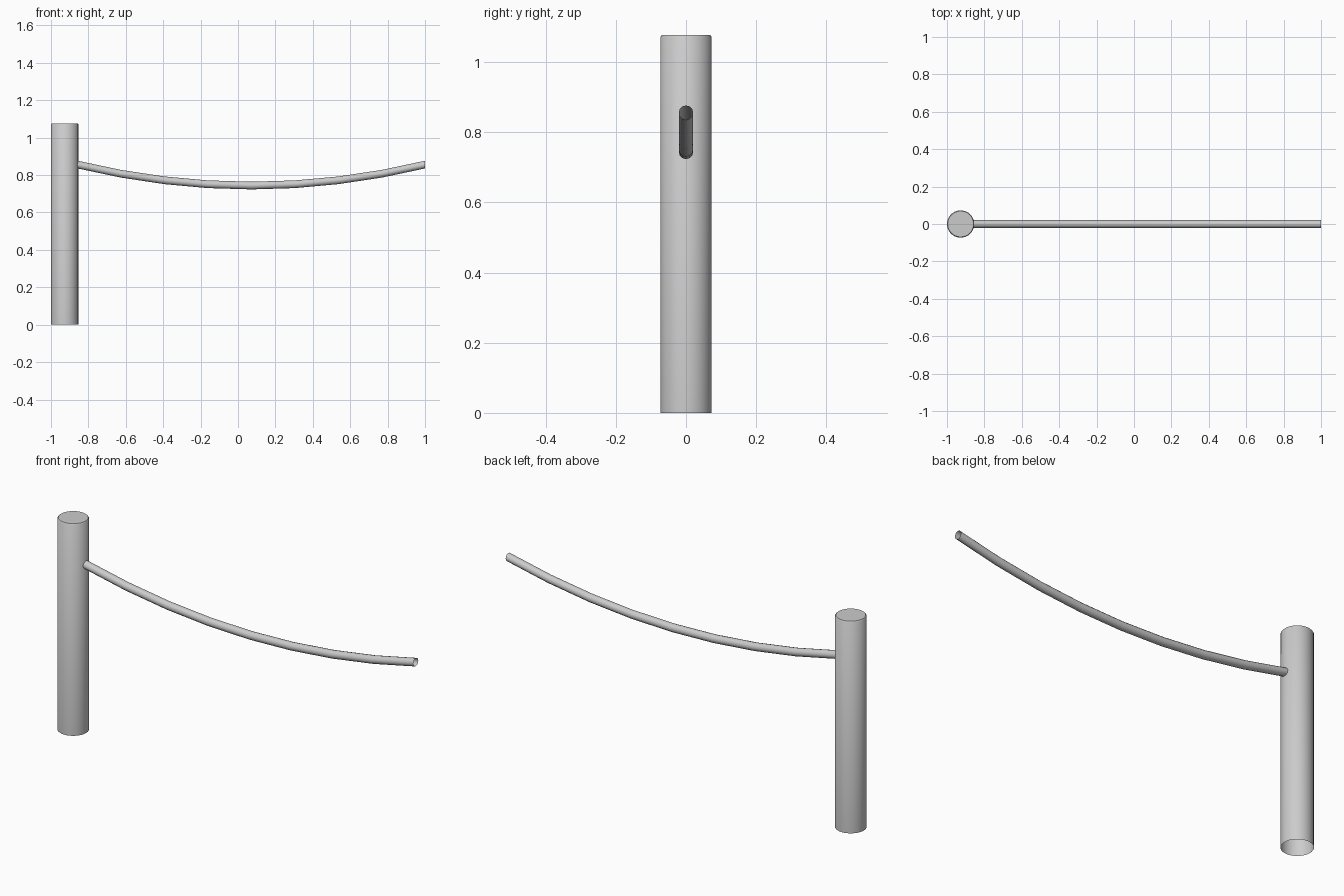
import bpy, bmesh, math

if "Cube" in bpy.data.objects:
    bpy.data.objects.remove(bpy.data.objects["Cube"])


def loft(name, rings, cap_end=False):
    """Skin a list of vertex rings into a smooth-shaded object."""
    bm = bmesh.new()
    loops = [[bm.verts.new(p) for p in ring] for ring in rings]
    n = len(loops[0])
    for a, b in zip(loops, loops[1:]):
        for i in range(n):
            j = (i + 1) % n
            bm.faces.new((a[i], a[j], b[j], b[i]))
    if cap_end:
        bm.faces.new(loops[-1])
    bmesh.ops.recalc_face_normals(bm, faces=bm.faces)
    mesh = bpy.data.meshes.new(name)
    bm.to_mesh(mesh)
    bm.free()
    obj = bpy.data.objects.new(name, mesh)
    bpy.context.collection.objects.link(obj)
    bpy.context.view_layer.objects.active = obj
    obj.select_set(True)
    bpy.ops.object.shade_smooth_by_angle(angle=math.radians(50))
    obj.select_set(False)
    return obj


def circle(n):
    return [(math.cos(2 * math.pi * i / n), math.sin(2 * math.pi * i / n)) for i in range(n)]


# post: open underneath, slightly eased top edge
POST_X, POST_R, POST_H = -0.927, 0.073, 1.077
profile = [(POST_R, 0), (POST_R, POST_H - 0.005), (POST_R - 0.004, POST_H)]
loft("post", [[(POST_X + r * c, r * s, z) for c, s in circle(32)] for r, z in profile], True)

# sagging rope: open tube along a parabola, rings kept vertical
START, END, SEGMENTS, ROPE_R = POST_X + POST_R - 0.003, 1.0, 8, 0.0205
rings = []
for k in range(SEGMENTS + 1):
    t = 2 * k / SEGMENTS - 1
    x = (START + END) / 2 + t * (END - START) / 2
    z = 0.744 + 0.112 * t * t
    rings.append([(x, ROPE_R * c, z + ROPE_R * s) for c, s in circle(12)])
loft("rope", rings)
